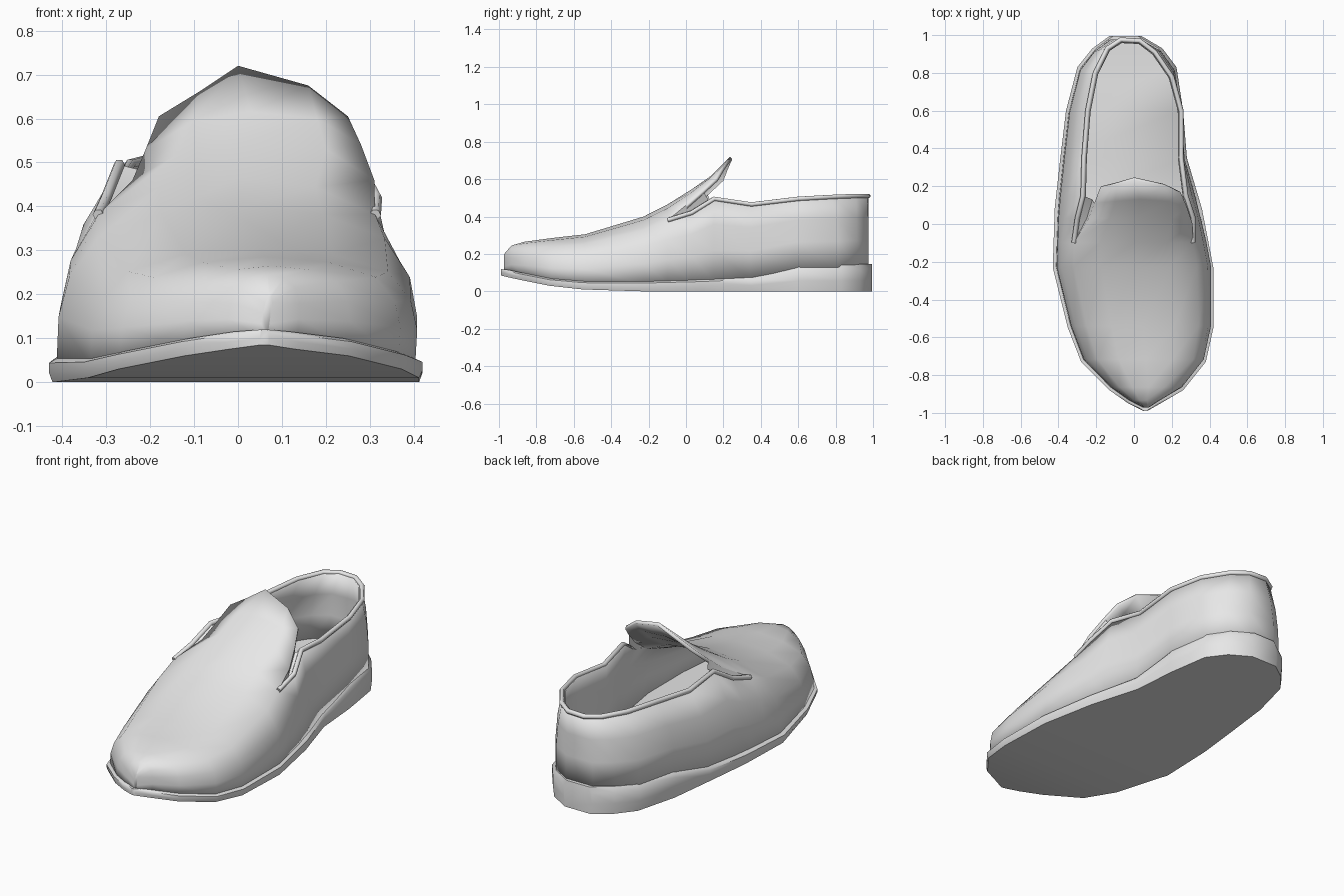
import bpy, bmesh, math
from mathutils import Vector

cube = bpy.data.objects.get("Cube")
if cube:
    bpy.data.objects.remove(cube, do_unlink=True)

grey = bpy.data.materials.new("light_grey")
grey.use_nodes = True
grey.diffuse_color = (0.8, 0.8, 0.8, 1)
grey.node_tree.nodes["Principled BSDF"].inputs["Base Color"].default_value = (0.8, 0.8, 0.8, 1)

# Plan stations from toe to heel: y, right x, left x, sole bottom, sole top
STATIONS = [
    (-0.99, 0.05, 0.07, 0.085, 0.12), (-0.95, -0.03, 0.14, 0.075, 0.115),
    (-0.88, -0.13, 0.26, 0.06, 0.10), (-0.73, -0.28, 0.38, 0.03, 0.07),
    (-0.55, -0.35, 0.42, 0.01, 0.055), (-0.23, -0.43, 0.42, 0, 0.055),
    (0.08, -0.42, 0.36, 0, 0.065), (0.35, -0.39, 0.28, 0, 0.08),
    (0.60, -0.36, 0.26, 0, 0.14), (0.83, -0.30, 0.225, 0, 0.14),
    (0.93, -0.22, 0.15, 0, 0.145), (0.995, -0.13, 0.04, 0, 0.145)]


def station(y):
    """Outline and sole heights interpolated at any y."""
    for a, b in zip(STATIONS, STATIONS[1:]):
        if y <= b[0]:
            t = (y - a[0]) / (b[0] - a[0])
            return [p + (q - p) * t for p, q in zip(a, b)][1:]
    return STATIONS[-1][1:]


def add_grid(bm, rows, closed=False):
    """Skin rows of points with quads."""
    verts = [[bm.verts.new(p) for p in row] for row in rows]
    for a, b in zip(verts, verts[1:]):
        n = len(a)
        for i in range(n if closed else n - 1):
            j = (i + 1) % n
            bm.faces.new((a[i], a[j], b[j], b[i]))
    return verts


def finish(bm, name, angle):
    bmesh.ops.remove_doubles(bm, verts=bm.verts[:], dist=0.0005)
    bmesh.ops.recalc_face_normals(bm, faces=bm.faces[:])
    mesh = bpy.data.meshes.new(name)
    bm.to_mesh(mesh)
    bm.free()
    mesh.materials.append(grey)
    obj = bpy.data.objects.new(name, mesh)
    bpy.context.collection.objects.link(obj)
    smooth(obj, angle)
    return obj


def smooth(obj, angle):
    bpy.ops.object.select_all(action='DESELECT')
    obj.select_set(True)
    bpy.context.view_layer.objects.active = obj
    bpy.ops.object.shade_smooth_by_angle(angle=math.radians(angle))


# Sole: closed cross-sections with a rounded upper lip
bm = bmesh.new()
rows = []
for y, xr, xl, zb, zt in STATIONS:
    lip = min(0.02, (xl - xr) * 0.2)
    h = zt - zb
    rows.append([(xr + lip * 0.4, y, zb), (xr, y, zb + h * 0.4), (xr, y, zb + h * 0.8),
                 (xr + lip, y, zt), (xl - lip, y, zt), (xl, y, zb + h * 0.8),
                 (xl, y, zb + h * 0.4), (xl - lip * 0.4, y, zb)])
ends = add_grid(bm, rows, closed=True)
bm.faces.new(ends[0])
bm.faces.new(ends[-1])
finish(bm, "sole", 50)

# Upper: toe and vamp arches, then side walls round the heel, then the tongue
ARCH = [(1, 0), (1, 0.375), (0.95, 0.69), (0.8, 1)]


def base(y, side):
    s = station(y)
    return Vector((s[side] * 0.96, y * 0.982, s[3] - 0.015))


def arch(y, top):
    r, l = base(y, 0), base(y, 1)
    mid, half = (r + l) / 2, (l.x - r.x) / 2
    shape = [(w, f * 0.8) for w, f in ARCH] + [(0.45, 0.95)]
    full = [(-w, f) for w, f in shape] + [(0, 1)] + [(w, f) for w, f in reversed(shape)]
    return [Vector((mid.x + half * w + 0.015 * f, mid.y, r.z + (top - r.z) * f)) for w, f in full]


bm = bmesh.new()
TOPS = [(-0.99, 0.2), (-0.95, 0.245), (-0.88, 0.265), (-0.73, 0.285),
        (-0.55, 0.305), (-0.23, 0.4), (-0.1, 0.465)]
arches = [arch(y, top) for y, top in TOPS]
vamp = add_grid(bm, arches)
bm.faces.new(vamp[0])
last = arches[-1]

RIM_RIGHT = [(-0.30, 0.03, 0.42), (-0.27, 0.15, 0.495), (-0.265, 0.35, 0.465), (-0.245, 0.6, 0.495),
             (-0.205, 0.8, 0.505), (-0.14, 0.93, 0.51), (-0.07, 0.975, 0.51)]
RIM_LEFT = [(0.315, 0.03, 0.42), (0.275, 0.15, 0.495), (0.25, 0.35, 0.465), (0.25, 0.6, 0.495),
            (0.2, 0.78, 0.505), (0.11, 0.91, 0.51), (0.03, 0.97, 0.51)]
BASE_Y = [0.03, 0.15, 0.35, 0.6, 0.83, 0.93, 0.995]


def wall_column(y, rim, side):
    b, r = base(y, side), Vector(rim)
    column = []
    for f, blend in zip((0, 0.375, 0.69, 1), (0, 0.05, 0.35, 1)):
        p = b.lerp(r, blend)
        p.z = b.z + (r.z - b.z) * f
        column.append(p)
    return column


right = [wall_column(y, r, 0) for y, r in zip(BASE_Y, RIM_RIGHT)]
left = [wall_column(y, r, 1) for y, r in zip(BASE_Y, RIM_LEFT)]
add_grid(bm, [last[:4]] + right + left[::-1] + [last[:-5:-1]])

TONGUE = [
    [(-0.24, 0.03, 0.46), (-0.13, 0.03, 0.525), (0.02, 0.03, 0.545), (0.2, 0.03, 0.53), (0.31, 0.0, 0.46)],
    [(-0.21, 0.11, 0.53), (-0.1, 0.12, 0.595), (0.03, 0.13, 0.615), (0.18, 0.12, 0.6), (0.28, 0.09, 0.54)],
    [(-0.18, 0.19, 0.605), (-0.09, 0.21, 0.66), (0, 0.235, 0.72), (0.16, 0.2, 0.675), (0.25, 0.16, 0.605)]]
add_grid(bm, [last[3:8]] + TONGUE)
upper = finish(bm, "upper", 50)

# Make the shell face outwards, then thicken it inwards
if max(upper.data.polygons, key=lambda p: abs(p.normal.z) * p.area).normal.z < 0:
    upper.data.flip_normals()
shell = upper.modifiers.new("thickness", 'SOLIDIFY')
shell.thickness = 0.018
shell.offset = -1

# Gussets: sunken folds between tongue and walls
for name, rim, k in (("right_gusset", RIM_RIGHT, 0), ("left_gusset", RIM_LEFT, 4)):
    bm = bmesh.new()
    start = last[3] if k == 0 else last[7]
    rows = [[start] * 3]
    for i in range(2):
        a, b = Vector(rim[i]), Vector(TONGUE[i][k])
        fold = (a + b) / 2 + Vector((0.02 if k == 0 else -0.02, 0, -0.03))
        rows.append([a, fold, b])
    verts = [[bm.verts.new(p) for p in row] for row in rows[1:]]
    tip = bm.verts.new(start)
    for i in range(2):
        bm.faces.new((tip, verts[0][i], verts[0][i + 1]))
        bm.faces.new((verts[0][i], verts[1][i], verts[1][i + 1], verts[0][i + 1]))
    finish(bm, name, 60)

# Rolled edge round the foot opening
path = [last[3]] + RIM_RIGHT + RIM_LEFT[::-1] + [last[7]]
curve = bpy.data.curves.new("collar_edge", 'CURVE')
curve.dimensions = '3D'
curve.bevel_depth = 0.013
curve.bevel_resolution = 1
curve.use_fill_caps = True
spline = curve.splines.new('POLY')
spline.points.add(len(path) - 1)
for point, p in zip(spline.points, path):
    point.co = (*p, 1)
curve.materials.append(grey)
collar = bpy.data.objects.new("collar_edge", curve)
bpy.context.collection.objects.link(collar)
